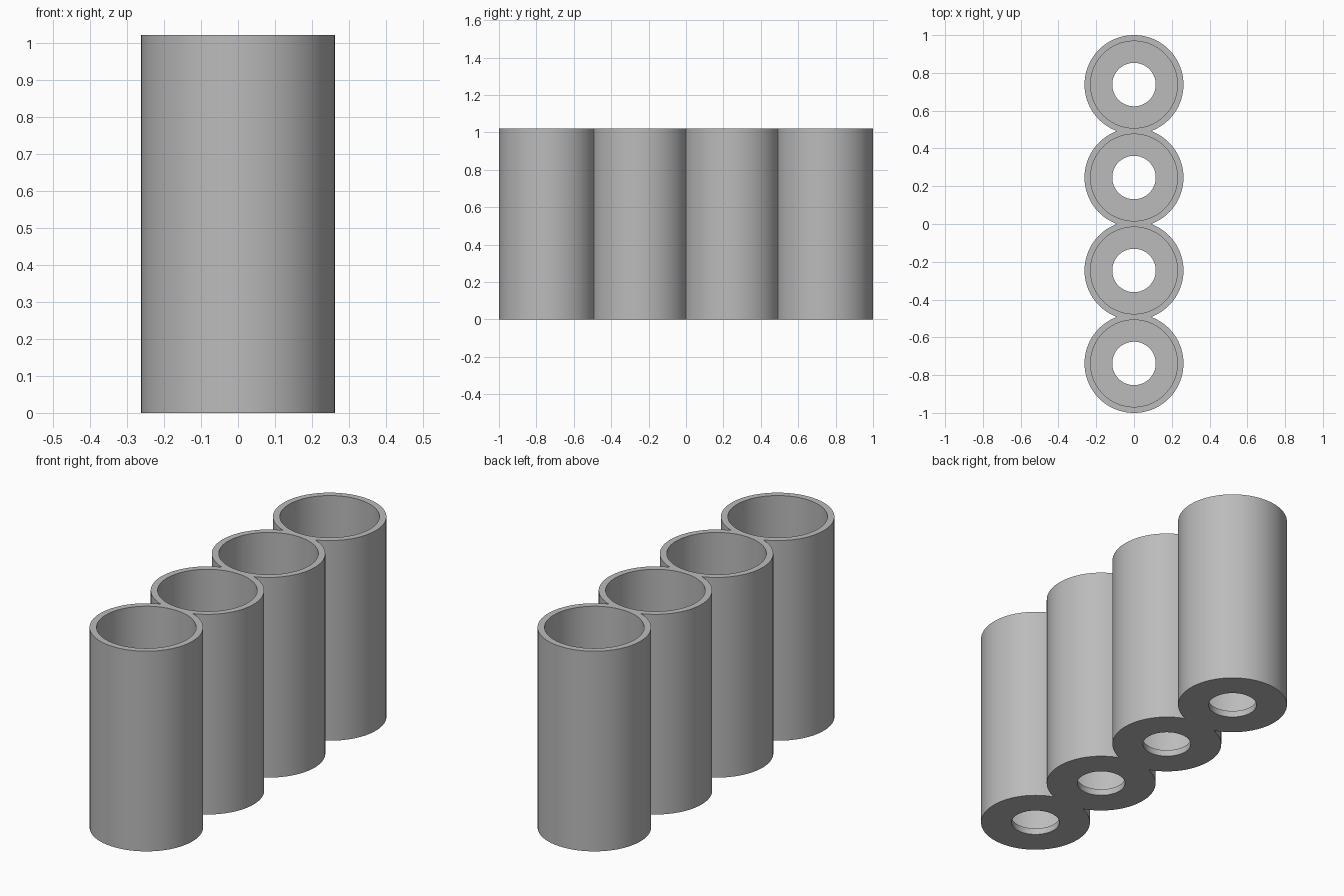
import bpy, bmesh, math

if "Cube" in bpy.data.objects:
    bpy.data.objects.remove(bpy.data.objects["Cube"], do_unlink=True)

OUTER, BORE, DRAIN = 0.262, 0.23, 0.115
HEIGHT, FLOOR, PITCH, SEGMENTS = 1.02, 0.033, 0.492, 96
CENTRES = [(i - 1.5) * PITCH for i in range(4)]

grey = bpy.data.materials.new("plain grey")
grey.use_nodes = True
colour = (0.5, 0.5, 0.5, 1)
grey.diffuse_color = colour
grey.node_tree.nodes["Principled BSDF"].inputs["Base Color"].default_value = colour


def make_object(name, bm):
    bmesh.ops.recalc_face_normals(bm, faces=bm.faces)
    mesh = bpy.data.meshes.new(name)
    bm.to_mesh(mesh)
    bm.free()
    mesh.materials.append(grey)
    obj = bpy.data.objects.new(name, mesh)
    bpy.context.collection.objects.link(obj)
    return obj


def ring(bm, radius, y, z):
    angles = [2 * math.pi * i / SEGMENTS for i in range(SEGMENTS)]
    return [bm.verts.new((radius * math.cos(a), y + radius * math.sin(a), z)) for a in angles]


# Solid block: outline of four merged circles, extruded upward
notch = math.asin(PITCH / 2 / OUTER)
side = []
for i, y in enumerate(CENTRES):
    start = -math.pi / 2 if i == 0 else -notch
    end = math.pi / 2 if i == 3 else notch
    steps = SEGMENTS // 2
    # Each notch point is shared with the next arc
    for k in range(steps + (i == 3)):
        a = start + (end - start) * k / steps
        side.append((OUTER * math.cos(a), y + OUTER * math.sin(a)))
outline = side + [(-x, y) for x, y in reversed(side[1:-1])]
bm = bmesh.new()
base = bm.faces.new([bm.verts.new((x, y, 0)) for x, y in outline])
top = bmesh.ops.extrude_face_region(bm, geom=[base], use_keep_orig=True)
for v in top["geom"]:
    if isinstance(v, bmesh.types.BMVert):
        v.co.z = HEIGHT
tubes = make_object("joined_tubes", bm)

# Stepped cutters: wide bore above the floor, narrow drain hole through it
bm = bmesh.new()
for y in CENTRES:
    levels = [(DRAIN, -0.1), (DRAIN, FLOOR), (BORE, FLOOR), (BORE, HEIGHT + 0.1)]
    rings = [ring(bm, r, y, z) for r, z in levels]
    bm.faces.new(rings[0])
    bm.faces.new(rings[-1])
    for low, high in zip(rings, rings[1:]):
        for i in range(SEGMENTS):
            j = (i + 1) % SEGMENTS
            bm.faces.new((low[i], low[j], high[j], high[i]))
cutter = make_object("bore_cutter", bm)

cut = tubes.modifiers.new("bores", "BOOLEAN")
cut.operation = "DIFFERENCE"
cut.solver = "EXACT"
cut.object = cutter

# Bake the cut, then smooth the walls while keeping the rims sharp
bpy.ops.object.select_all(action="DESELECT")
tubes.select_set(True)
bpy.context.view_layer.objects.active = tubes
bpy.ops.object.modifier_apply(modifier=cut.name)
bpy.data.objects.remove(cutter, do_unlink=True)
bpy.ops.object.shade_smooth_by_angle(angle=math.radians(30))
